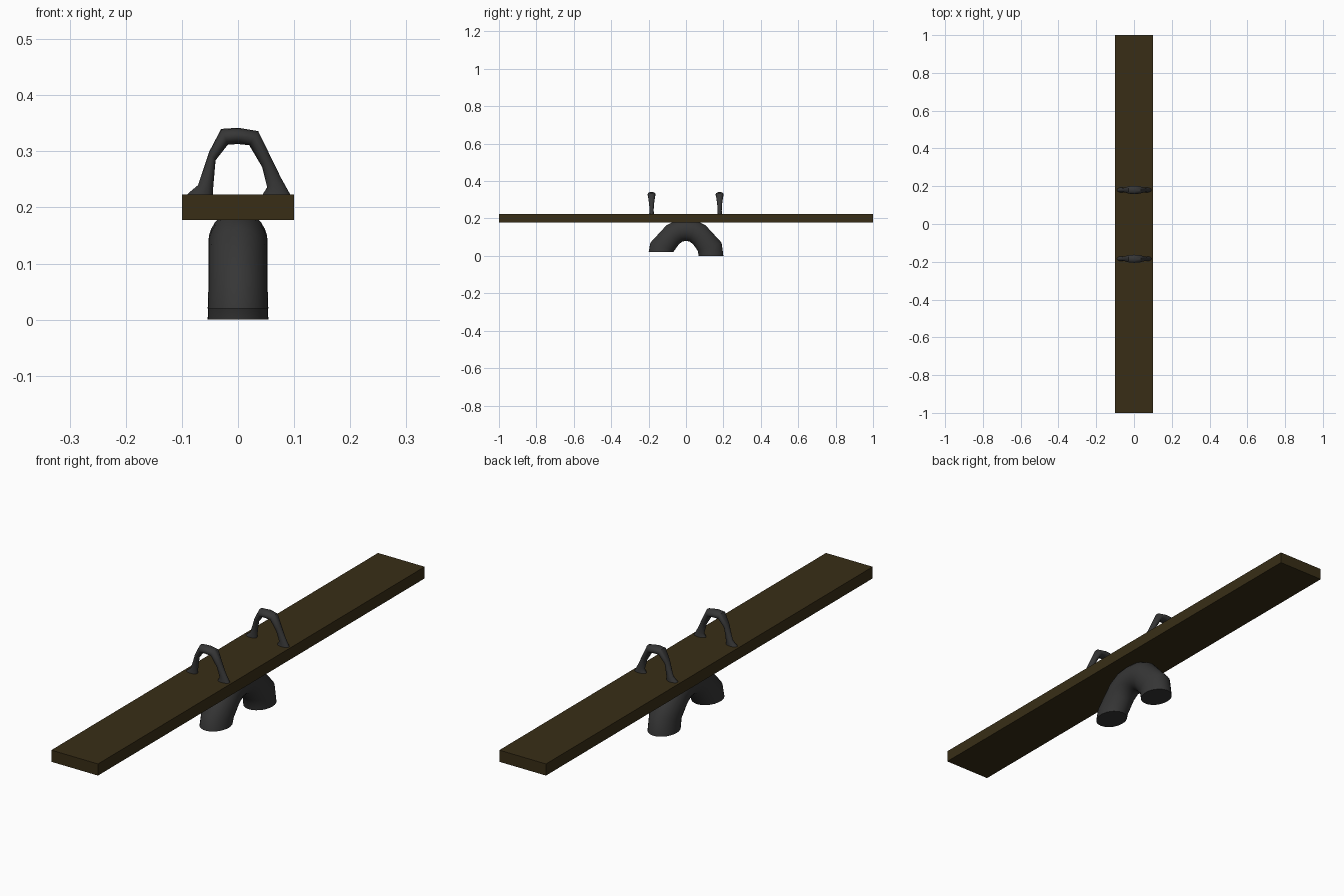
import bpy, bmesh, math
from mathutils import Vector

if "Cube" in bpy.data.objects:
    bpy.data.objects.remove(bpy.data.objects["Cube"])


def material(name, rgb):
    m = bpy.data.materials.new(name)
    m.diffuse_color = (*rgb, 1)
    m.use_nodes = True
    m.node_tree.nodes["Principled BSDF"].inputs["Base Color"].default_value = m.diffuse_color
    return m


wood = material("dark_wood", (0.04, 0.027, 0.008))
rubber = material("dark_grey", (0.037, 0.037, 0.037))


def finish(bm, name, mat, smooth=None):
    bmesh.ops.recalc_face_normals(bm, faces=bm.faces)
    me = bpy.data.meshes.new(name)
    bm.to_mesh(me)
    bm.free()
    ob = bpy.data.objects.new(name, me)
    bpy.context.collection.objects.link(ob)
    me.materials.append(mat)
    if smooth:
        bpy.ops.object.select_all(action='DESELECT')
        ob.select_set(True)
        bpy.context.view_layer.objects.active = ob
        bpy.ops.object.shade_smooth_by_angle(angle=math.radians(smooth))
    return ob


def loft(name, rings, sides, place):
    """Capped tube; each ring is (inner u, inner v, outer u, outer v, half depth)."""
    bm = bmesh.new()
    loops = []
    for iu, iv, ou, ov, half in rings:
        mid = Vector(((iu + ou) / 2, (iv + ov) / 2))
        arm = Vector((ou, ov)) - mid
        loop = []
        for k in range(sides):
            a = 2 * math.pi * k / sides
            p = mid + arm * math.cos(a)
            loop.append(bm.verts.new(place(p.x, p.y, half * math.sin(a))))
        loops.append(loop)
    for a, b in zip(loops, loops[1:]):
        for k in range(sides):
            n = (k + 1) % sides
            bm.faces.new((a[k], a[n], b[n], b[k]))
    bm.faces.new(loops[0])
    bm.faces.new(loops[-1])
    return finish(bm, name, rubber, 50)


# plank
bm = bmesh.new()
bmesh.ops.create_cube(bm, size=1)
for v in bm.verts:
    v.co = (v.co.x * 0.2, v.co.y * 2, 0.2005 + v.co.z * 0.045)
finish(bm, "plank", wood)

# arched base with one foot slightly lower than the other
base = [
    (-0.068, 0.02, -0.2, 0.02, 0.054),
    (-0.062, 0.029, -0.19, 0.071, 0.053),
    (-0.038, 0.062, -0.105, 0.163, 0.053),
    (-0.021, 0.076, -0.055, 0.188, 0.053),
    (0, 0.081, 0, 0.194, 0.053),
    (0.021, 0.076, 0.055, 0.188, 0.053),
    (0.038, 0.062, 0.105, 0.163, 0.053),
    (0.062, 0.029, 0.19, 0.071, 0.053),
    (0.068, 0.002, 0.2, 0.0, 0.054),
]
base[-1] = (0.068, 0.0, 0.2, 0.0, 0.054)
loft("arched_base", base, 28, lambda u, v, d: (d, u, v))

# grab handles
handle = [
    (-0.045, 0.215, -0.095, 0.215, 0.014),
    (-0.045, 0.223, -0.089, 0.225, 0.013),
    (-0.044, 0.238, -0.071, 0.240, 0.011),
    (-0.040, 0.284, -0.051, 0.300, 0.014),
    (-0.018, 0.312, -0.030, 0.340, 0.020),
    (0, 0.313, 0, 0.342, 0.022),
    (0.020, 0.311, 0.036, 0.336, 0.020),
    (0.043, 0.272, 0.056, 0.295, 0.014),
    (0.052, 0.236, 0.077, 0.252, 0.011),
    (0.045, 0.225, 0.092, 0.225, 0.013),
    (0.040, 0.215, 0.096, 0.215, 0.014),
]
for side, y in (("front", -0.184), ("back", 0.180)):
    loft(side + "_handle", handle, 14, lambda u, v, d, y=y: (u, y + d, v))
